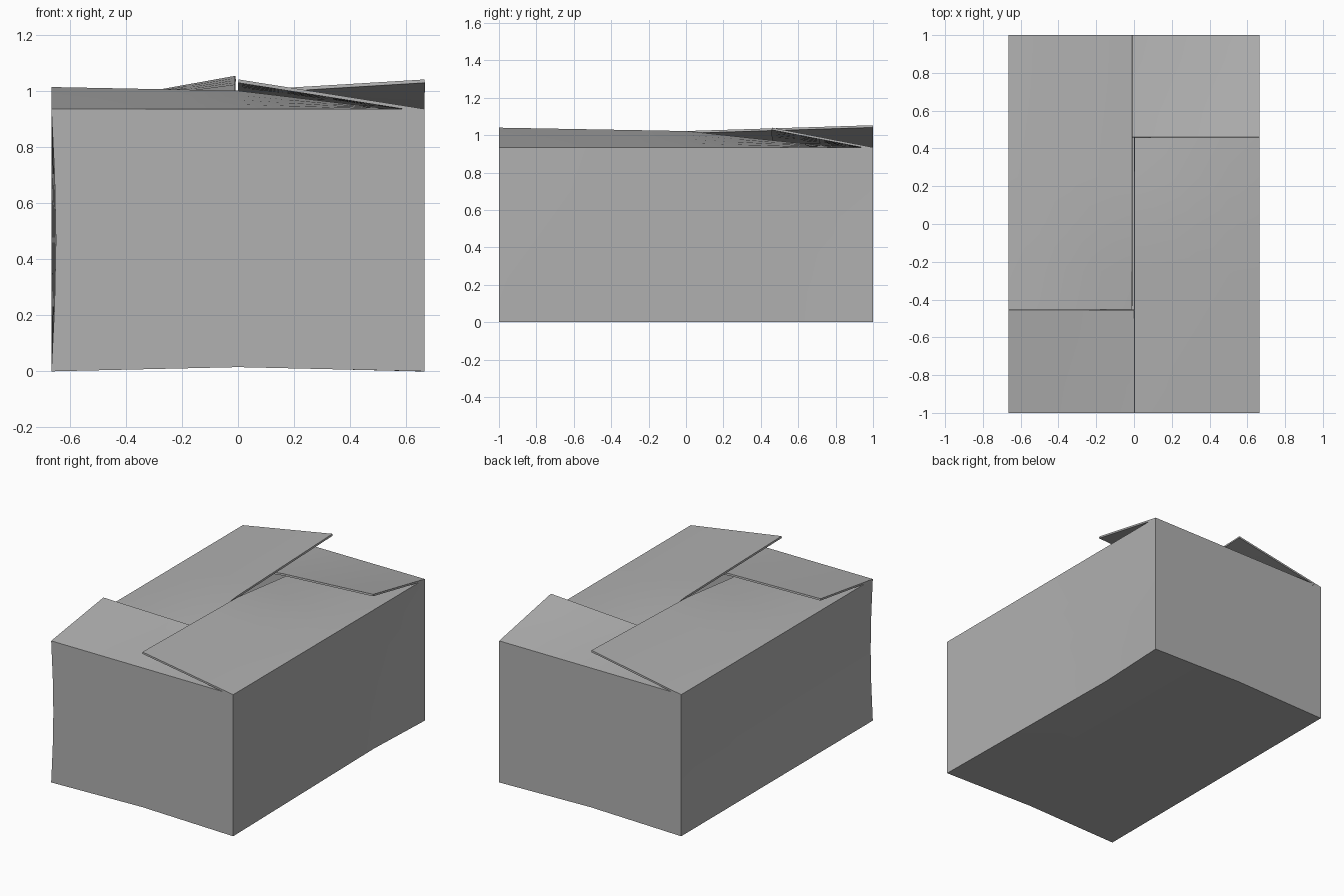
import bpy, bmesh, math
from mathutils import Vector

if "Cube" in bpy.data.objects:
    bpy.data.objects.remove(bpy.data.objects["Cube"])

W, D, H = 0.665, 1.0, 0.935   # half width, half depth, wall height
T = 0.012                     # cardboard thickness

card = bpy.data.materials.new("cardboard_grey")
card.diffuse_color = (0.44, 0.44, 0.44, 1)
card.use_nodes = True
card.node_tree.nodes["Principled BSDF"].inputs["Base Color"].default_value = card.diffuse_color


def finish(bm, name):
    mesh = bpy.data.meshes.new(name)
    bm.to_mesh(mesh)
    bm.free()
    mesh.materials.append(card)
    ob = bpy.data.objects.new(name, mesh)
    bpy.context.collection.objects.link(ob)
    mod = ob.modifiers.new("thickness", 'SOLIDIFY')
    mod.thickness = T
    mod.offset = -1
    # apply the thickness, then smooth the gentle bends only
    bpy.ops.object.select_all(action='DESELECT')
    ob.select_set(True)
    bpy.context.view_layer.objects.active = ob
    bpy.ops.object.modifier_apply(modifier=mod.name)
    bpy.ops.object.shade_smooth_by_angle(angle=math.radians(30))
    return ob


# Open box body with slightly warped walls and bottom
bm = bmesh.new()
bmesh.ops.create_cube(bm, size=1)
for v in bm.verts:
    v.co = Vector((v.co.x * 2 * W, v.co.y * 2 * D, (v.co.z + 0.5) * H))
top = [f for f in bm.faces if f.calc_center_median().z > H - 0.01]
bmesh.ops.delete(bm, geom=top, context='FACES_ONLY')
bmesh.ops.subdivide_edges(bm, edges=bm.edges[:], cuts=3, use_grid_fill=True)
for v in bm.verts:
    x, y, z = v.co
    if z < 0.001:                       # bottom seam lifts along the middle
        v.co.z += 0.015 * (1 - abs(x) / W)
    if x < -W + 0.001:                  # front left corner is dented
        v.co.x += 0.016 * math.sin(math.pi * z / H) * (D - y) / (2 * D)
    if x > W - 0.001:                   # right wall bows in at the bottom
        bow = (y + D) / 1.5 if y < 0.5 else (D - y) / 0.5
        v.co.x -= 0.022 * max(bow, 0) * (1 - z / H)
bmesh.ops.recalc_face_normals(bm, faces=bm.faces[:])
if sum(f.normal.z for f in bm.faces if f.calc_center_median().z < 0.03) > 0:
    bmesh.ops.reverse_faces(bm, faces=bm.faces[:])
finish(bm, "box_body")


def flap(name, start, end, reach, heights):
    """Flap hinged from start to end; heights give its free edge, high end first."""
    bm = bmesh.new()
    a, b, r = Vector(start), Vector(end), Vector(reach)
    cols, rows = 8, 4
    grid = []
    for i in range(cols + 1):
        t = i / cols
        k = min(int(t * 2), 1)
        f = t * 2 - k
        top_z = heights[k] * (1 - f) + heights[k + 1] * f
        row = []
        for j in range(rows + 1):
            s = j / rows
            # the tucked end is trimmed to fit inside the walls
            p = a.lerp(b, t - (0.008 * s if i == cols else 0)) + r * s
            row.append(bm.verts.new((p.x, p.y, H + (top_z - H) * s)))
        grid.append(row)
    for i in range(cols):
        for j in range(rows):
            bm.faces.new((grid[i][j], grid[i + 1][j], grid[i + 1][j + 1], grid[i][j + 1]))
    bm.normal_update()
    return finish(bm, name)


# Four flaps folded over each other like a pinwheel
flap("right_flap", (W, -D), (W, D), (-W + 0.002, 0), (1.04, 1.022, 0.915))
flap("left_flap", (-W, D), (-W, -D), (W - 0.01, 0), (1.053, 1.022, 0.915))
flap("front_flap", (-W, -D), (W, -D), (0, 0.545), (1.013, 1.0, 0.92))
flap("back_flap", (W, D), (-W, D), (0, -0.54), (1.04, 1.0, 0.92))
